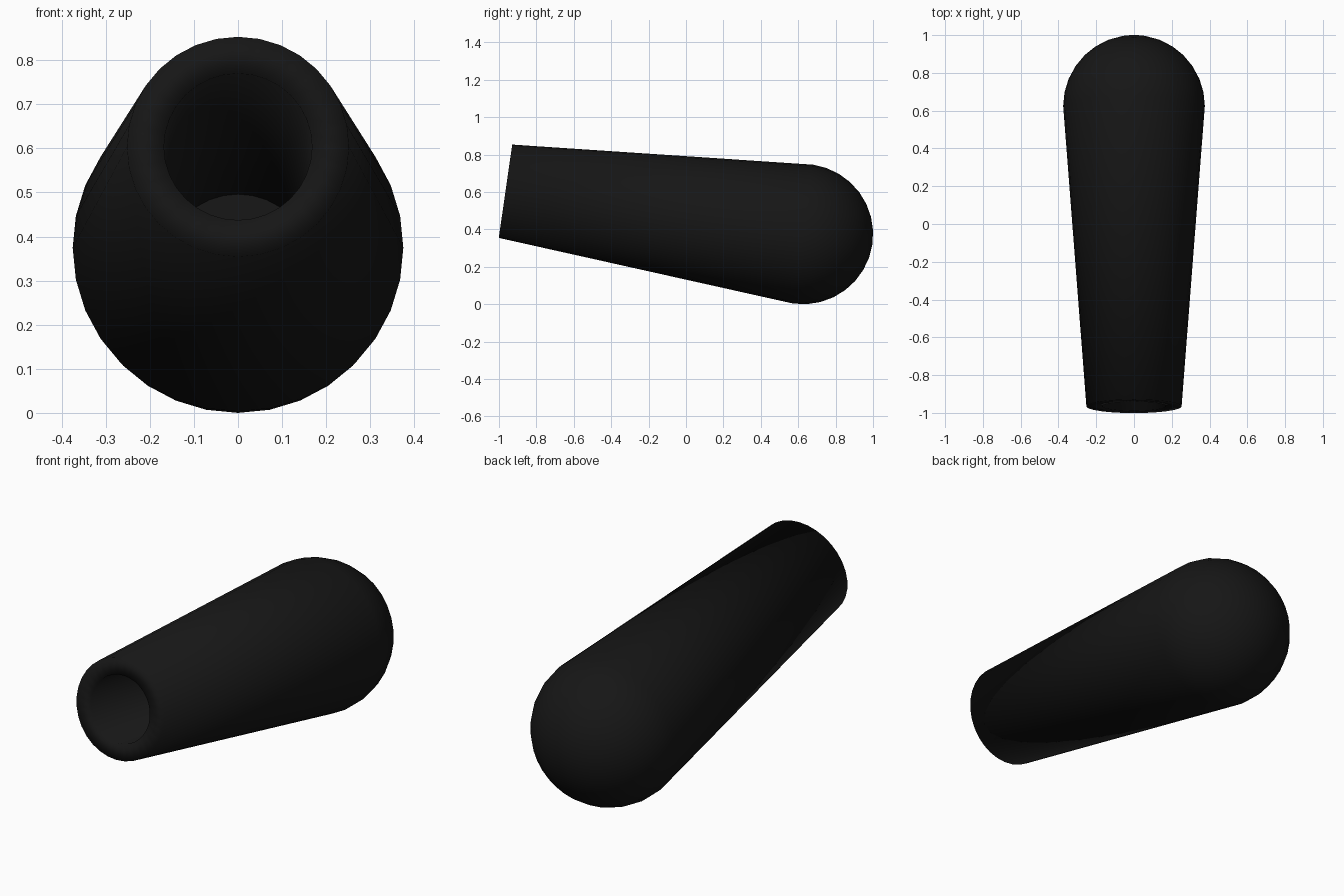
import bpy, bmesh
from math import sin, cos, radians, pi
from mathutils import Matrix

if "Cube" in bpy.data.objects:
    bpy.data.objects.remove(bpy.data.objects["Cube"])

SEG = 32            # sides around the axis
R_BULB = 0.375      # domed end
R_RIM = 0.252       # open end
R_BORE = 0.168      # hole
LENGTH = 1.607      # rim to bulb centre
BORE_END = 0.313    # end of the hole, past the bulb centre
TILT = radians(8.2)

bm = bmesh.new()


def ring(r, a):
    return [bm.verts.new((r * sin(2 * pi * i / SEG), a, r * cos(2 * pi * i / SEG)))
            for i in range(SEG)]


# Profile (radius, axial position): bore, flat rim, tapered side, dome
steps = 8
profile = [(R_BORE, BORE_END), (R_BORE, -LENGTH), (R_RIM, -LENGTH)]
profile += [(R_BULB * cos(k * pi / 2 / steps), R_BULB * sin(k * pi / 2 / steps))
            for k in range(steps)]
rings = [ring(r, a) for r, a in profile]
for lo, hi in zip(rings, rings[1:]):
    for i in range(SEG):
        j = (i + 1) % SEG
        bm.faces.new((lo[i], lo[j], hi[j], hi[i]))

# Dome tip
tip = bm.verts.new((0, R_BULB, 0))
for i in range(SEG):
    bm.faces.new((rings[-1][i], rings[-1][(i + 1) % SEG], tip))
for f in bm.faces:
    f.smooth = True

# Floor of the bore, flat shaded
bm.faces.new(rings[0])
bmesh.ops.recalc_face_normals(bm, faces=bm.faces[:])

# Tilt so the open end is raised, then set in place
bm.transform(Matrix.Translation((0, 0.6255, 0.3745)) @ Matrix.Rotation(-TILT, 4, 'X'))

mesh = bpy.data.meshes.new("tapered_grip")
bm.to_mesh(mesh)
bm.free()
grip = bpy.data.objects.new("tapered_grip", mesh)
bpy.context.collection.objects.link(grip)

# Black rubber
mat = bpy.data.materials.new("black_rubber")
mat.diffuse_color = (0.008, 0.008, 0.008, 1)
mat.use_nodes = True
mat.node_tree.nodes["Principled BSDF"].inputs["Base Color"].default_value = mat.diffuse_color
mesh.materials.append(mat)
